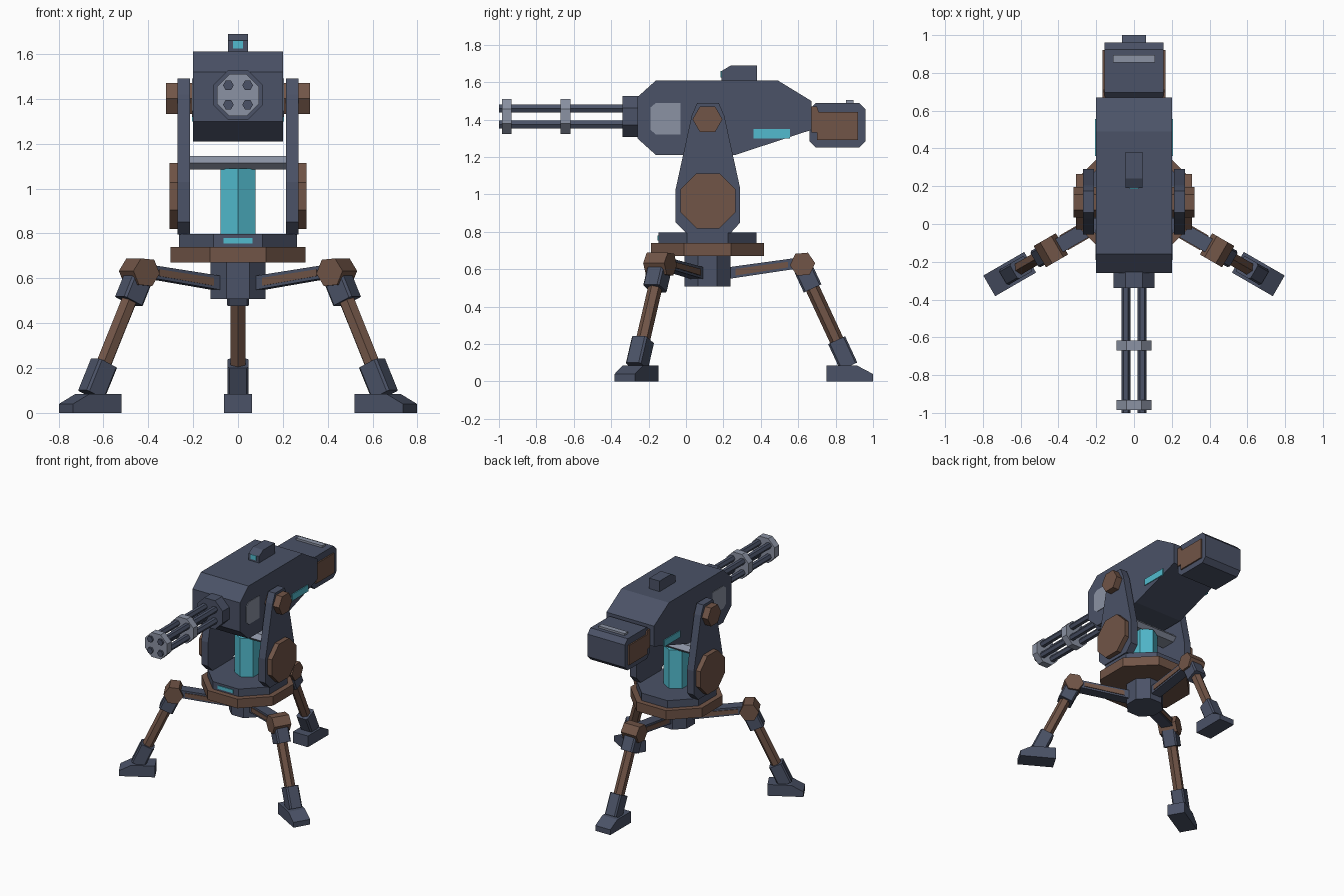
import bpy, bmesh
from math import pi, cos, sin, radians
from mathutils import Matrix, Vector

cube = bpy.data.objects.get("Cube")
if cube:
    bpy.data.objects.remove(cube, do_unlink=True)


def material(name, rgb):
    m = bpy.data.materials.new(name)
    m.use_nodes = True
    m.diffuse_color = (*rgb, 1)
    m.node_tree.nodes["Principled BSDF"].inputs["Base Color"].default_value = (*rgb, 1)
    return m


SLATE = material("slate blue metal", (0.07, 0.085, 0.135))
BROWN = material("brown metal", (0.165, 0.09, 0.063))
GREY = material("light grey metal", (0.26, 0.29, 0.37))
CYAN = material("cyan glow", (0.085, 0.50, 0.62))

AXES = {"x": lambda a, b, t: (t, a, b),
        "y": lambda a, b, t: (a, t, b),
        "z": lambda a, b, t: (a, b, t)}


def prism(name, pts, axis, lo, hi, mat, matrix=Matrix()):
    """Extrude a 2D outline along an axis between lo and hi."""
    bm = bmesh.new()
    place = AXES[axis]
    rings = [[bm.verts.new(matrix @ Vector(place(a, b, t))) for a, b in pts] for t in (lo, hi)]
    n = len(pts)
    bm.faces.new(rings[0])
    bm.faces.new(rings[1])
    for i in range(n):
        j = (i + 1) % n
        bm.faces.new((rings[0][i], rings[0][j], rings[1][j], rings[1][i]))
    bmesh.ops.recalc_face_normals(bm, faces=bm.faces)
    mesh = bpy.data.meshes.new(name)
    bm.to_mesh(mesh)
    bm.free()
    mesh.materials.append(mat)
    ob = bpy.data.objects.new(name, mesh)
    bpy.context.collection.objects.link(ob)
    return ob


def ngon(n, radius, ca=0, cb=0, phase=0):
    return [(ca + radius * cos(phase + 2 * pi * i / n),
             cb + radius * sin(phase + 2 * pi * i / n)) for i in range(n)]


def octagon(apothem, ca=0, cb=0):
    return ngon(8, apothem / cos(pi / 8), ca, cb, pi / 8)


def rect(a0, a1, b0, b1, cut=0):
    if not cut:
        return [(a0, b0), (a1, b0), (a1, b1), (a0, b1)]
    return [(a0 + cut, b0), (a1 - cut, b0), (a1, b0 + cut), (a1, b1 - cut),
            (a1 - cut, b1), (a0 + cut, b1), (a0, b1 - cut), (a0, b0 + cut)]


CY = 0.115   # turning axis
GZ = 1.417   # barrel axis height

# Gun body, rear pack and sight
prism("gun_body", [(-0.26, 1.52), (-0.16, 1.61), (0.49, 1.61), (0.67, 1.50), (0.67, 1.345),
                   (0.26, 1.21), (-0.16, 1.21), (-0.26, 1.30)], "x", -0.2, 0.2, SLATE)
prism("rear_pack", rect(0.66, 0.96, 1.25, 1.49, 0.035), "x", -0.157, 0.157, SLATE)
prism("rear_pack_strip", rect(-0.11, 0.11, 0.855, 0.895), "z", 1.48, 1.505, GREY)
prism("sight", [(0.19, 1.60), (0.19, 1.66), (0.24, 1.69), (0.38, 1.69), (0.38, 1.60)],
      "x", -0.044, 0.044, SLATE)
prism("sight_lens", rect(-0.023, 0.023, 1.625, 1.66), "y", 0.185, 0.192, CYAN)

# Rotary barrels
prism("barrel_hub", octagon(0.109, 0, GZ), "y", -0.34, -0.25, SLATE)
for i, y in enumerate((-0.985, -0.67)):
    prism(f"barrel_ring_{i}", octagon(0.093, 0, GZ), "y", y, y + 0.052, GREY)
for i, sx in enumerate((-1, 1)):
    for j, sz in enumerate((-1, 1)):
        prism(f"barrel_{i}{j}", ngon(6, 0.024, sx * 0.043, GZ + sz * 0.043),
              "y", -1.0, -0.3, SLATE)

# Yoke and side details, mirrored
for side, s in (("left", 1), ("right", -1)):
    def part(name, pts, x0, x1, mat):
        prism(f"{side}_{name}", pts, "x", s * x0, s * x1, mat)

    part("yoke_arm", [(0.06, 1.49), (0.175, 1.49), (0.205, 1.42), (0.29, 1.03), (0.29, 0.85),
                      (0.24, 0.795), (0.0, 0.795), (-0.055, 0.85), (-0.055, 1.03),
                      (0.03, 1.42)], 0.213, 0.27, SLATE)
    part("pivot_pin", ngon(6, 0.08, CY, 1.402), 0.19, 0.32, BROWN)
    part("arm_cap", octagon(0.147, CY + 0.003, 0.966), 0.26, 0.306, BROWN)
    part("vent_plate", [(-0.16, 1.32), (-0.03, 1.32), (-0.03, 1.49), (-0.16, 1.49),
                        (-0.19, 1.465), (-0.19, 1.345)], 0.197, 0.204, GREY)
    part("light_strip", rect(0.36, 0.555, 1.30, 1.35), 0.197, 0.206, CYAN)
    part("pack_panel", [(0.67, 1.47), (0.70, 1.47), (0.71, 1.44), (0.92, 1.44), (0.92, 1.29),
                        (0.70, 1.29), (0.70, 1.33), (0.67, 1.33)], 0.15, 0.167, BROWN)

# Cross plate, power core and turntable
prism("yoke_cross_plate", [(0.03, 1.113), (0.06, 1.145), (0.17, 1.145), (0.20, 1.113),
                           (0.17, 1.085), (0.06, 1.085)], "x", -0.215, 0.215, GREY)
prism("power_core", ngon(6, 0.091, 0, CY, pi / 2), "z", 0.79, 1.09, CYAN)
prism("turntable", octagon(0.262, 0, CY), "z", 0.74, 0.797, SLATE)
prism("turntable_light", rect(-0.065, 0.065, 0.755, 0.78), "y", CY - 0.267, CY - 0.26, CYAN)
prism("base_ring", octagon(0.301, 0, CY), "z", 0.67, 0.74, BROWN)
prism("leg_hub", octagon(0.122, 0, CY), "z", 0.507, 0.67, SLATE)

# Three legs, each drawn pointing to +y and turned about the hub
for name, turn in (("rear", 0), ("front_left", -120), ("front_right", 120)):
    leg = Matrix.Translation((0, CY, 0)) @ Matrix.Rotation(radians(turn), 4, "Z")
    shin = leg @ Matrix.Translation((0, 0.505, 0.62)) @ Matrix.Rotation(radians(24.9), 4, "X")
    prism(f"{name}_upper_strut", [(0.09, 0.545), (0.09, 0.608), (0.47, 0.66), (0.47, 0.602)],
          "x", -0.04, 0.04, SLATE, leg)
    prism(f"{name}_strut_panel", [(0.15, 0.567), (0.15, 0.602), (0.43, 0.64), (0.43, 0.61)],
          "x", -0.045, 0.045, BROWN, leg)
    prism(f"{name}_knee", ngon(6, 0.068, 0.508, 0.627, radians(5)), "x", -0.065, 0.065, BROWN, leg)
    prism(f"{name}_knee_collar", rect(-0.05, 0.05, -0.052, 0.052, 0.01), "z", -0.135, -0.02, SLATE, shin)
    prism(f"{name}_shin", ngon(6, 0.038, 0, 0, pi / 2), "z", -0.5, -0.1, BROWN, shin)
    prism(f"{name}_ankle", rect(-0.047, 0.047, -0.05, 0.05, 0.01), "z", -0.595, -0.44, SLATE, shin)
    prism(f"{name}_foot", [(0.635, 0), (0.885, 0), (0.885, 0.04), (0.80, 0.085), (0.635, 0.085)],
          "x", -0.063, 0.063, SLATE, leg)
